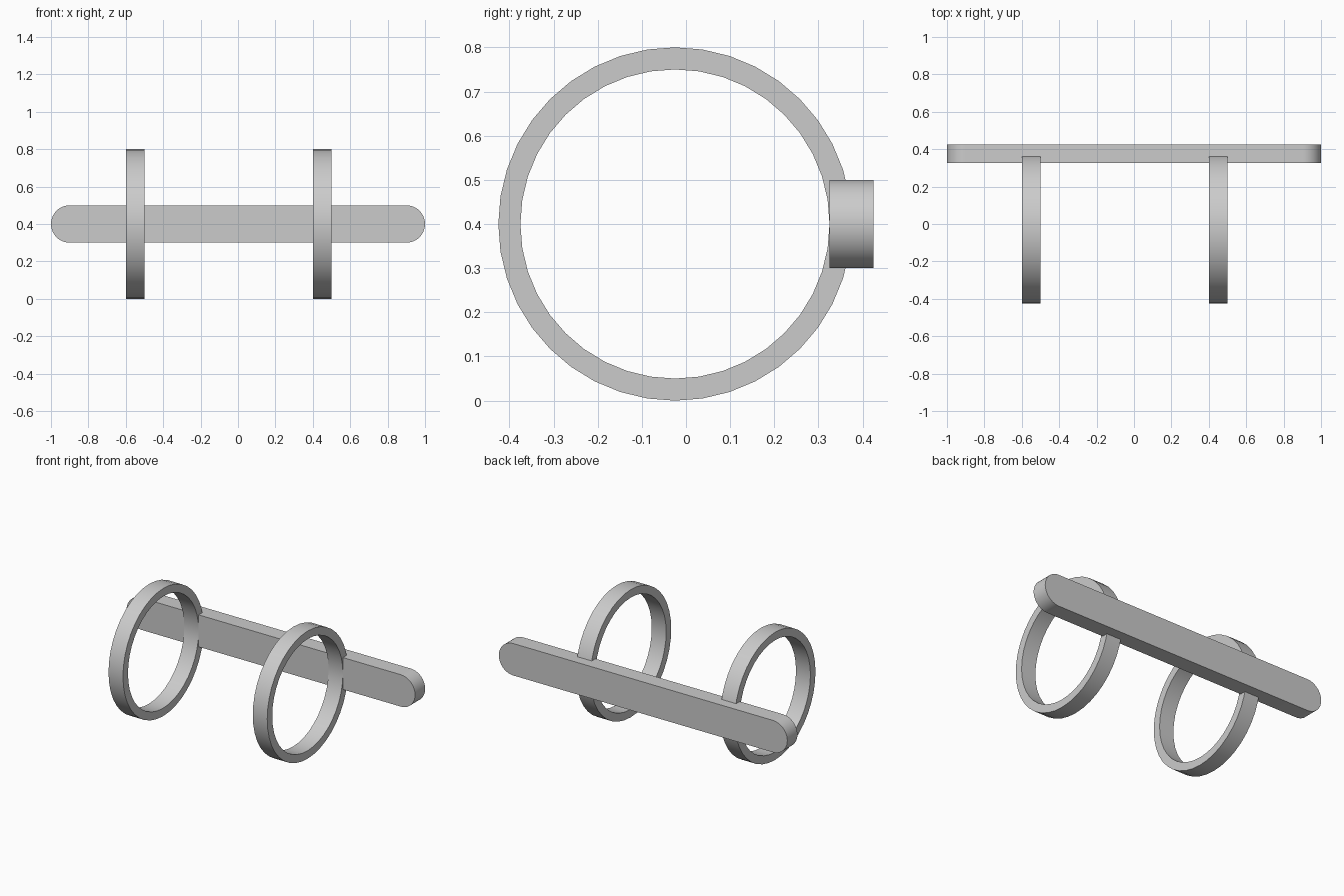
import bpy, math
from mathutils import Vector

cube = bpy.data.objects.get("Cube")
if cube:
    bpy.data.objects.remove(cube, do_unlink=True)

grey = bpy.data.materials.new("plain grey")
grey.use_nodes = True
colour = (0.6, 0.6, 0.6, 1)
grey.diffuse_color = colour
grey.node_tree.nodes["Principled BSDF"].inputs["Base Color"].default_value = colour


def arc(radius, start, end, steps, cx=0.0):
    """Points on an arc, angles in degrees, from start to end."""
    angles = [math.radians(start + (end - start) * i / steps) for i in range(steps + 1)]
    return [(cx + radius * math.cos(a), radius * math.sin(a)) for a in angles]


def finish(name, verts, faces):
    mesh = bpy.data.meshes.new(name)
    mesh.from_pydata(verts, [], faces)
    mesh.materials.append(grey)
    obj = bpy.data.objects.new(name, mesh)
    bpy.context.collection.objects.link(obj)
    bpy.ops.object.select_all(action='DESELECT')
    obj.select_set(True)
    bpy.context.view_layer.objects.active = obj
    bpy.ops.object.shade_smooth_by_angle(angle=math.radians(30))


def ring(name, x0, x1, outer=0.4, inner=0.35, n=40):
    """Flat band around the x axis with a square section."""
    centre = Vector((0, -0.025, 0.4))
    section = [(x0, outer), (x1, outer), (x1, inner), (x0, inner)]
    verts = []
    for i in range(n):
        a = math.tau * i / n
        verts += [centre + Vector((x, r * math.cos(a), r * math.sin(a))) for x, r in section]
    faces = []
    for i in range(n):
        j = (i + 1) % n
        for k in range(4):
            m = (k + 1) % 4
            faces.append((4 * i + k, 4 * i + m, 4 * j + m, 4 * j + k))
    finish(name, verts, faces)


# Long rounded bar across the back
outline = arc(0.1, -90, 90, 20, 0.9) + arc(0.1, 90, 270, 20, -0.9)
n = len(outline)
verts = [(x, y, 0.4 + z) for y in (0.325, 0.425) for x, z in outline]
faces = [tuple(range(n)), tuple(reversed(range(n, 2 * n)))]
faces += [(i, i + n, (i + 1) % n + n, (i + 1) % n) for i in range(n)]
finish("back_bar", verts, faces)

# Two hoops held on the front of the bar
ring("right_hoop", -0.6, -0.5)
ring("left_hoop", 0.4, 0.5)
